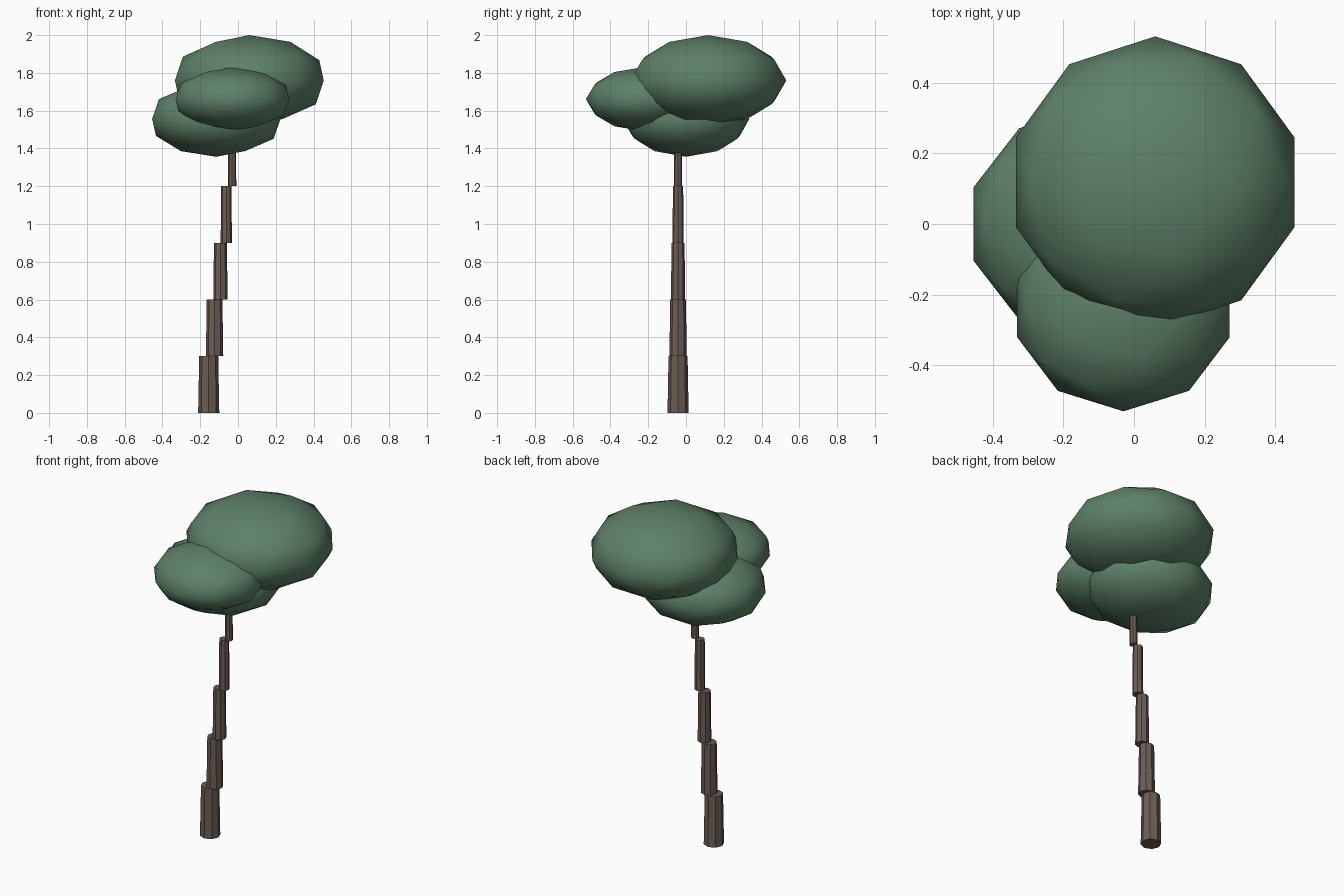
import bpy

cube = bpy.data.objects.get("Cube")
if cube:
    bpy.data.objects.remove(cube, do_unlink=True)


def make_material(name, rgb):
    mat = bpy.data.materials.new(name)
    mat.use_nodes = True
    color = (*rgb, 1.0)
    mat.diffuse_color = color
    mat.node_tree.nodes["Principled BSDF"].inputs["Base Color"].default_value = color
    return mat


bark = make_material("brown_bark", (0.15, 0.11, 0.09))
leaf = make_material("leaf_green", (0.11, 0.22, 0.14))


def finish(name, mat):
    obj = bpy.context.object
    obj.name = name
    obj.data.materials.append(mat)
    return obj


# Stepped trunk: stacked tapered prisms that drift sideways
SEGMENT = 0.3
for i, radius in enumerate((0.056, 0.046, 0.038, 0.030, 0.022)):
    bpy.ops.mesh.primitive_cone_add(
        vertices=8, radius1=radius, radius2=radius * 0.9, depth=SEGMENT,
        location=(-0.155 + 0.031 * i, -0.042, SEGMENT * (i + 0.5)))
    finish(f"trunk_segment_{i + 1}", bark)


# Leaf clumps: flattened, smooth, low-poly balls
def leaf_clump(name, center, scale):
    bpy.ops.mesh.primitive_ico_sphere_add(subdivisions=2, radius=1, location=center)
    obj = finish(name, leaf)
    obj.scale = scale
    bpy.ops.object.transform_apply(location=False, rotation=False, scale=True)
    bpy.ops.object.shade_smooth()


leaf_clump("top_leaf_clump", (0.06, 0.118, 1.76), (0.414, 0.413, 0.24))
leaf_clump("lower_leaf_clump", (-0.115, 0.0, 1.556), (0.357, 0.335, 0.2))
leaf_clump("front_leaf_clump", (-0.03, -0.227, 1.661), (0.316, 0.303, 0.169))
